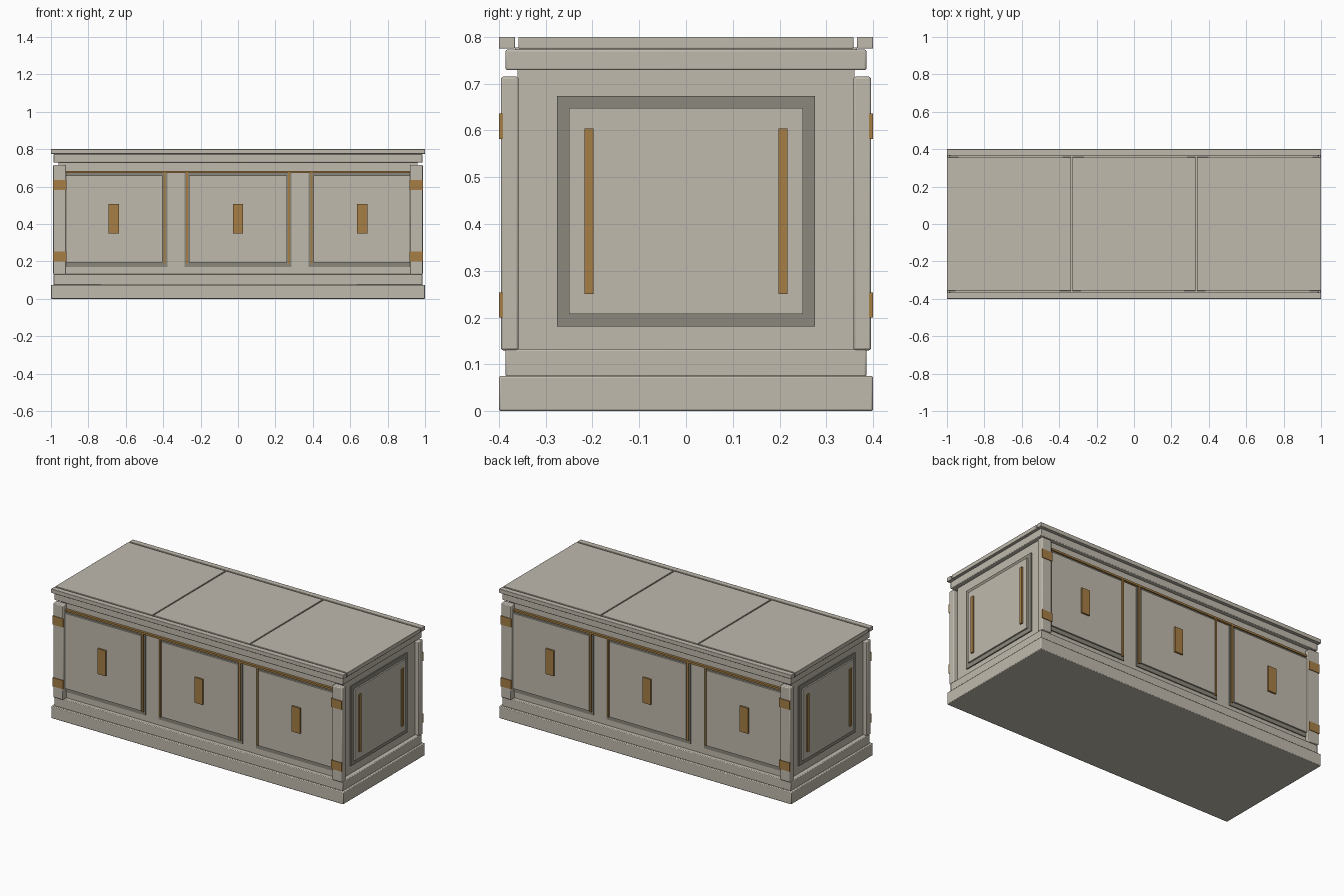
import bpy

cube = bpy.data.objects.get("Cube")
if cube:
    bpy.data.objects.remove(cube, do_unlink=True)


def material(name, color):
    mat = bpy.data.materials.new(name)
    mat.use_nodes = True
    mat.diffuse_color = (*color, 1)
    bsdf = next(n for n in mat.node_tree.nodes if n.type == 'BSDF_PRINCIPLED')
    bsdf.inputs["Base Color"].default_value = (*color, 1)
    return mat


PAINT = material("warm grey paint", (0.53, 0.49, 0.42))
RECESS = material("dark grey frame", (0.26, 0.245, 0.20))
BRASS = material("aged brass", (0.38, 0.21, 0.06))


def box(name, x, y, z, mat, bevel=0.0):
    """Box between (min, max) pairs, with optional rounded edges."""
    spans = [sorted(s) for s in (x, y, z)]
    bpy.ops.mesh.primitive_cube_add(size=1, location=[(a + b) / 2 for a, b in spans])
    obj = bpy.context.object
    obj.name = name
    obj.scale = [b - a for a, b in spans]
    bpy.ops.object.transform_apply(location=False, rotation=False, scale=True)
    obj.data.materials.append(mat)
    if bevel:
        mod = obj.modifiers.new("soft edges", 'BEVEL')
        mod.width = bevel
        mod.segments = 2
        bpy.ops.object.shade_smooth_by_angle()
    return obj


def slab(name, hx, hy, z, bevel=0.0):
    return box(name, (-hx, hx), (-hy, hy), z, PAINT, bevel)


# Body, plinth and cornice
slab("body", 0.96, 0.36, (0.07, 0.74))
slab("plinth", 1.0, 0.4, (0, 0.075), 0.004)
slab("lower_moulding", 0.987, 0.386, (0.073, 0.132), 0.004)
slab("upper_moulding", 0.987, 0.386, (0.729, 0.773), 0.004)
slab("lid_core", 0.97, 0.366, (0.765, 0.778))

# Lid planks with narrow seams
PITCH = 0.665
for i in (-1, 0, 1):
    left = -1 if i < 0 else i * PITCH - 0.329
    right = 1 if i > 0 else i * PITCH + 0.329
    box("lid_plank", (left, right), (-0.358, 0.358), (0.775, 0.8), PAINT, 0.002)

for s in (-1, 1):
    face = "front" if s < 0 else "back"
    box(face + "_lid_rail", (-1, 1), (s * 0.366, s * 0.4), (0.775, 0.8), PAINT, 0.002)

    # Three raised door panels, each with a frame, brass beads and a pull
    for i in (-1, 0, 1):
        c = i * PITCH
        box(face + "_panel_frame", (c - 0.287, c + 0.287), (s * 0.35, s * 0.366),
            (0.17, 0.675), RECESS)
        box(face + "_panel", (c - 0.262, c + 0.262), (s * 0.35, s * 0.375),
            (0.195, 0.66), PAINT)
        box(face + "_pull", (c - 0.028, c + 0.028), (s * 0.37, s * 0.385),
            (0.35, 0.507), BRASS)
        for e in (-1, 1):
            box(face + "_bead", (c + e * 0.267, c + e * 0.278), (s * 0.36, s * 0.374),
                (0.19, 0.675), BRASS)
    box(face + "_brass_rail", (-0.93, 0.93), (s * 0.355, s * 0.375),
        (0.672, 0.684), BRASS)

    # Corner posts with brass bands
    for e in (-1, 1):
        box(face + "_post", (e * 0.92, e * 0.988), (s * 0.358, s * 0.396),
            (0.13, 0.715), PAINT, 0.005)
        for z in (0.2, 0.582):
            box(face + "_post_band", (e * 0.918, e * 0.99), (s * 0.391, s * 0.4),
                (z, z + 0.054), BRASS)

# End panels with twin brass bars
for s in (-1, 1):
    side = "left" if s > 0 else "right"
    box(side + "_end_frame", (s * 0.95, s * 0.967), (-0.276, 0.276), (0.181, 0.674), RECESS)
    box(side + "_end_panel", (s * 0.95, s * 0.976), (-0.25, 0.25), (0.207, 0.648), PAINT)
    for e in (-1, 1):
        box(side + "_end_bar", (s * 0.97, s * 0.985), (e * 0.198, e * 0.217),
            (0.25, 0.604), BRASS)
